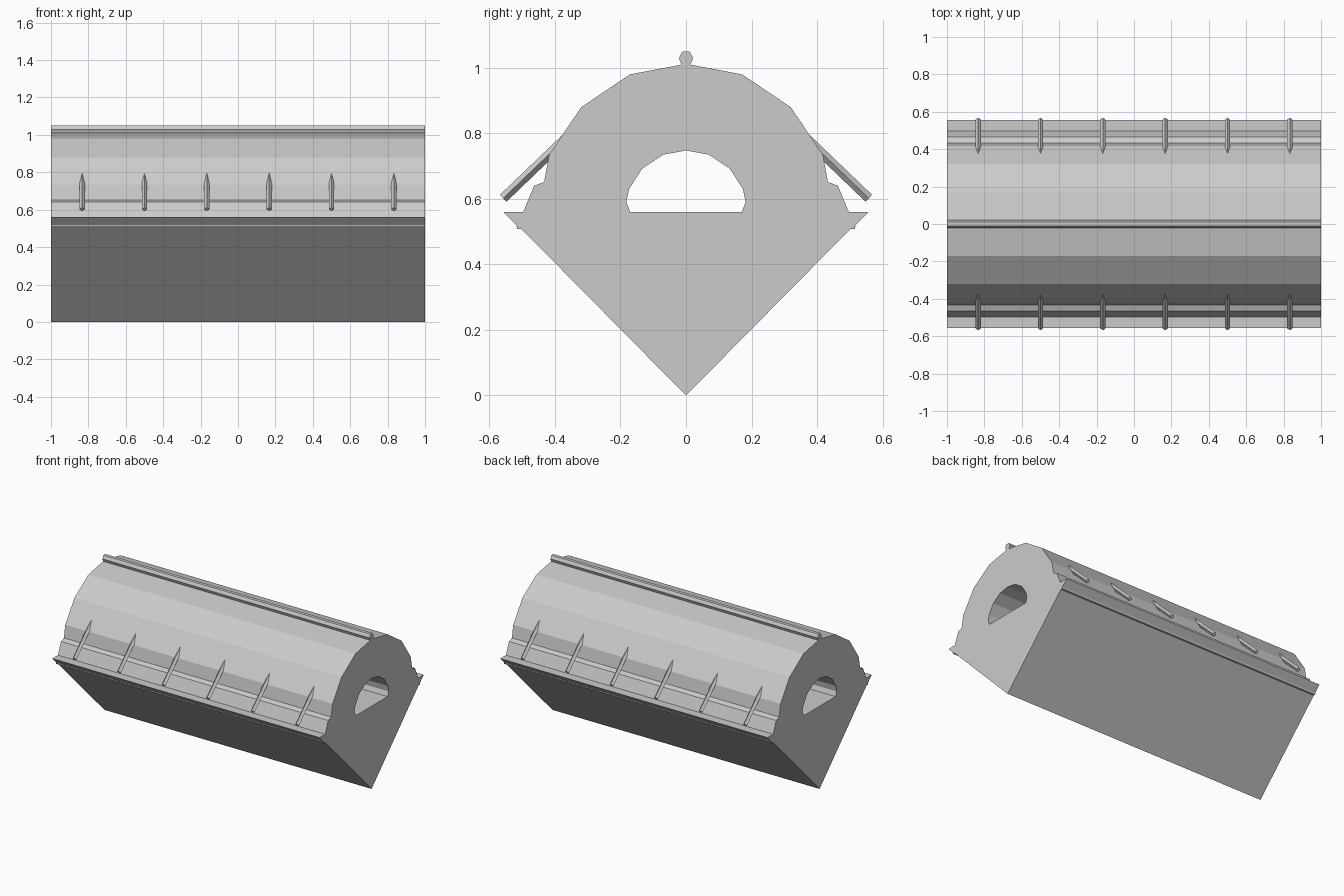
import bpy
import bmesh
from math import radians, pi
from mathutils import Matrix, Vector

cube = bpy.data.objects.get("Cube")
if cube:
    bpy.data.objects.remove(cube, do_unlink=True)

grey = bpy.data.materials.new("plain_grey")
grey.use_nodes = True
color = (0.6, 0.6, 0.6, 1)
grey.diffuse_color = color
grey.node_tree.nodes["Principled BSDF"].inputs["Base Color"].default_value = color


def mirrored(half):
    """Close a half outline (y, z) by mirroring it across y = 0."""
    return half + [(-y, z) for y, z in reversed(half) if y > 0]


def extrusion(name, outlines):
    """Extrude outlines along x; inner outlines become tunnels."""
    curve = bpy.data.curves.new(name, "CURVE")
    curve.dimensions = "2D"
    curve.fill_mode = "BOTH"
    curve.extrude = 1
    for outline in outlines:
        spline = curve.splines.new("POLY")
        spline.points.add(len(outline) - 1)
        for point, (y, z) in zip(spline.points, outline):
            point.co = (y, z, 0, 1)
        spline.use_cyclic_u = True
        spline.use_smooth = False
    obj = bpy.data.objects.new(name, curve)
    bpy.context.collection.objects.link(obj)
    obj.rotation_euler = (radians(90), 0, radians(90))
    bpy.ops.object.select_all(action="DESELECT")
    obj.select_set(True)
    bpy.context.view_layer.objects.active = obj
    bpy.ops.object.convert(target="MESH")
    mesh = bpy.context.object.data
    bm = bmesh.new()
    bm.from_mesh(mesh)
    bmesh.ops.remove_doubles(bm, verts=bm.verts, dist=0.0001)
    bmesh.ops.recalc_face_normals(bm, faces=bm.faces)
    bm.to_mesh(mesh)
    bm.free()
    mesh.shade_flat()
    mesh.materials.clear()
    mesh.materials.append(grey)


# Long body: V-shaped base, ledges, faceted dome and crest bead
body = [(0, 0), (0.502, 0.508), (0.515, 0.508), (0.518, 0.518), (0.514, 0.516),
        (0.557, 0.56), (0.497, 0.56), (0.464, 0.64), (0.433, 0.652),
        (0.418, 0.735), (0.32, 0.88), (0.172, 0.98), (0.014, 1.01),
        (0.022, 1.03), (0.011, 1.05)]
# Tunnel running the full length
tunnel = [(0, 0.748), (0.07, 0.735), (0.134, 0.692), (0.174, 0.63),
          (0.182, 0.59), (0.17, 0.56)]
extrusion("body", [mirrored(body), mirrored(tunnel)])


# Slanted pegs driven into both flanks
def peg(name, x, side):
    inner = Vector((x, side * 0.352, 0.8))
    outer = Vector((x, side * 0.558, 0.602))
    axis = outer - inner
    bm = bmesh.new()
    bmesh.ops.create_cone(bm, cap_ends=True, segments=4, radius1=0.0145,
                          radius2=0.0145, depth=axis.length)
    turn = Vector((0, 0, 1)).rotation_difference(axis).to_matrix().to_4x4()
    bm.transform(Matrix.Translation((inner + outer) / 2) @ turn)
    mesh = bpy.data.meshes.new(name)
    bm.to_mesh(mesh)
    bm.free()
    mesh.materials.append(grey)
    bpy.context.collection.objects.link(bpy.data.objects.new(name, mesh))


for label, side in (("front", -1), ("back", 1)):
    for i in range(6):
        peg(f"{label}_peg_{i + 1}", (i - 2.5) / 3, side)
